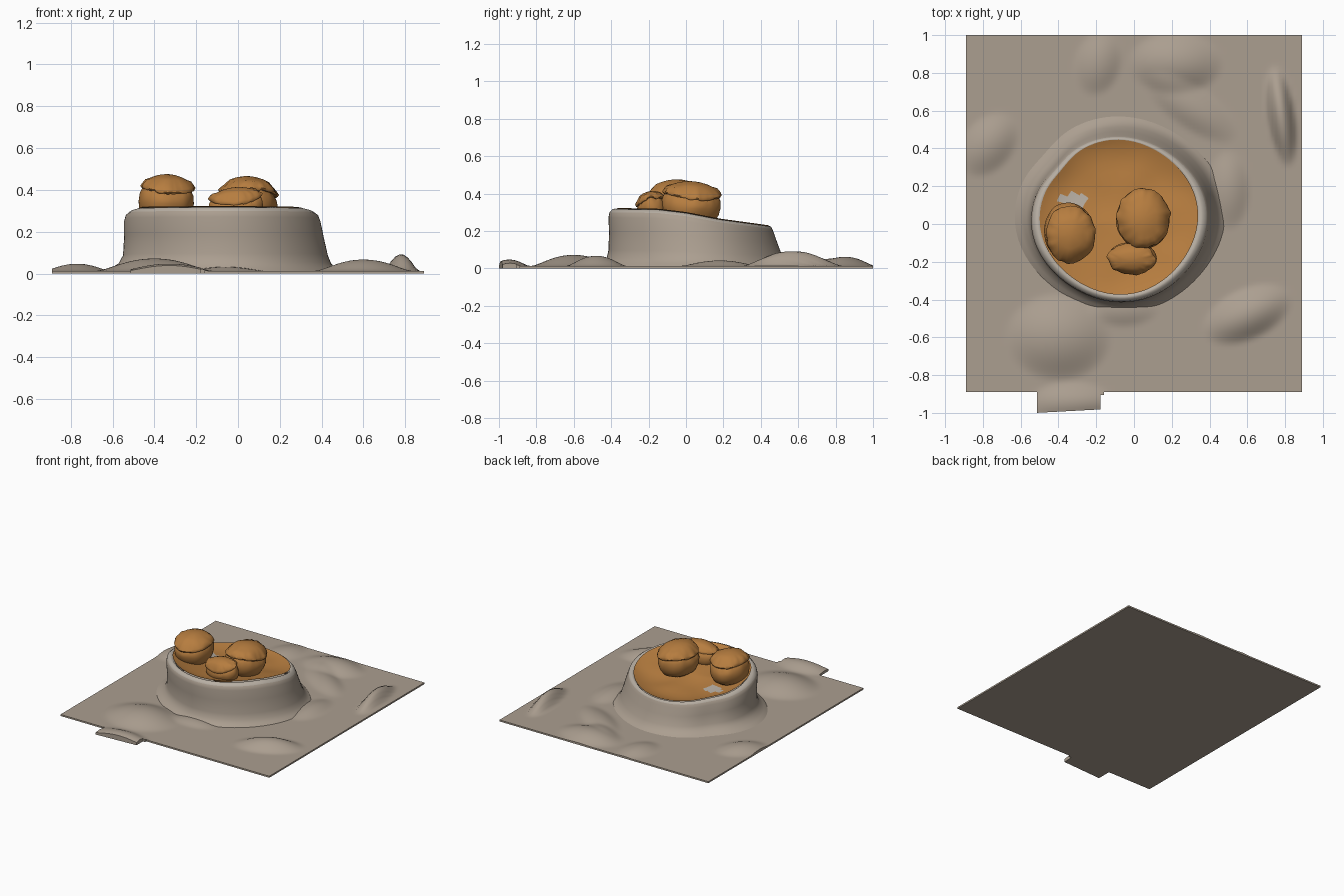
import bpy, bmesh, math
from mathutils import Vector, Matrix, noise

if "Cube" in bpy.data.objects:
    bpy.data.objects.remove(bpy.data.objects["Cube"])


def material(name, rgb):
    m = bpy.data.materials.new(name)
    m.diffuse_color = (*rgb, 1)
    m.use_nodes = True
    m.node_tree.nodes["Principled BSDF"].inputs["Base Color"].default_value = m.diffuse_color
    return m


CLOTH = material("beige cloth", (0.41, 0.345, 0.28))
RIM = material("pale rim", (0.48, 0.43, 0.37))
BAKED = material("baked orange brown", (0.47, 0.205, 0.05))


def finish(bm, name, mats, angle=50):
    bmesh.ops.recalc_face_normals(bm, faces=bm.faces)
    me = bpy.data.meshes.new(name)
    bm.to_mesh(me)
    bm.free()
    ob = bpy.data.objects.new(name, me)
    bpy.context.collection.objects.link(ob)
    for m in mats:
        me.materials.append(m)
    bpy.ops.object.select_all(action='DESELECT')
    ob.select_set(True)
    bpy.context.view_layer.objects.active = ob
    bpy.ops.object.shade_smooth_by_angle(angle=math.radians(angle))
    return ob


def bridge(bm, rings, mat_of=lambda i: 0):
    """Quads between successive rings of vertices."""
    for i in range(len(rings) - 1):
        a, b = rings[i], rings[i + 1]
        n = len(a)
        for k in range(n):
            f = bm.faces.new((a[k], a[(k + 1) % n], b[(k + 1) % n], b[k]))
            f.material_index = mat_of(i)


# Cloth folds: x, y, height, radius x, radius y, rotation in degrees
FOLDS = [(-0.40, -0.60, 0.06, 0.29, 0.24, 0), (-0.33, -0.95, 0.035, 0.24, 0.12, 0),
         (0.60, -0.48, 0.055, 0.26, 0.14, 25), (0.78, 0.57, 0.08, 0.08, 0.28, 8),
         (0.22, 0.85, 0.05, 0.26, 0.17, 0), (-0.19, 0.85, 0.03, 0.13, 0.18, -15),
         (-0.77, 0.42, 0.035, 0.2, 0.14, 50), (0.5, 0.18, 0.03, 0.12, 0.22, 0),
         (0.3, 0.62, 0.03, 0.3, 0.12, -35), (-0.06, -0.45, 0.02, 0.2, 0.1, 0)]


def cloth_z(x, y):
    z = 0.012
    for fx, fy, h, rx, ry, rot in FOLDS:
        c, s = math.cos(math.radians(rot)), math.sin(math.radians(rot))
        dx, dy = x - fx, y - fy
        d = ((dx * c + dy * s) / rx) ** 2 + ((dy * c - dx * s) / ry) ** 2
        if d < 1:
            z += h * (1 - d) ** 2 * (1 + 0.6 * d)
    return z


# Cloth sheet with a small flap on the front edge
bm = bmesh.new()
NX = 90
xs = [-0.89 + 1.78 * i / NX for i in range(NX + 1)]
ys = [-1 + 0.11 * j / 6 for j in range(6)] + [-0.89 + 1.89 * j / 96 for j in range(97)]
verts = {}


def cloth_vert(i, j):
    if (i, j) not in verts:
        x, y = xs[i], ys[j]
        z = cloth_z(x, y)
        if j < 6:                                   # slanted flap end
            t = (x + 0.52) / 0.37
            y += 0.02 * t * (6 - j) / 6
        verts[i, j] = bm.verts.new((x, y, z))
    return verts[i, j]


for j in range(len(ys) - 1):
    for i in range(NX):
        if j >= 6 or (-0.53 < xs[i] and xs[i + 1] < -0.14 - 0.02 * (j < 5)):
            bm.faces.new([cloth_vert(i, j), cloth_vert(i + 1, j),
                          cloth_vert(i + 1, j + 1), cloth_vert(i, j + 1)])
top_faces = list(bm.faces)
ret = bmesh.ops.extrude_face_region(bm, geom=top_faces, use_keep_orig=True)
for e in ret["geom"]:
    if isinstance(e, bmesh.types.BMVert):
        e.co.z = 0
finish(bm, "cloth_sheet", [CLOTH])


# Dish: rim height falls from front to back
def rim_z(y):
    pts = [(-0.6, 0.322), (-0.15, 0.315), (0.0, 0.297), (0.18, 0.262), (0.45, 0.225), (0.7, 0.2)]
    for (y0, z0), (y1, z1) in zip(pts, pts[1:]):
        if y <= y1:
            return z0 + (z1 - z0) * (y - y0) / (y1 - y0)
    return pts[-1][1]


def outline(x0, x1, y0, y1, n=96):
    """Rounded, slightly uneven outline filling the given box."""
    cx, cy, rx, ry = (x0 + x1) / 2, (y0 + y1) / 2, (x1 - x0) / 2, (y1 - y0) / 2
    out = []
    for k in range(n):
        a = math.tau * k / n
        w = 1 + 0.012 * math.sin(4 * a + 1) - 0.03 * math.exp(-((a - 2.45) / 0.25) ** 2)
        out.append((cx + rx * w * math.cos(a), cy + ry * w * math.sin(a)))
    return out


# Outline box and height as a fraction of the rim height
DISH = [(-0.64, 0.49, -0.47, 0.58, 0.0), (-0.60, 0.46, -0.44, 0.55, 0.09),
        (-0.565, 0.44, -0.42, 0.53, 0.17), (-0.545, 0.425, -0.41, 0.51, 0.3),
        (-0.54, 0.405, -0.407, 0.485, 0.6), (-0.54, 0.39, -0.41, 0.465, 0.85),
        (-0.532, 0.38, -0.405, 0.457, 0.94), (-0.515, 0.36, -0.39, 0.45, 0.99),
        (-0.50, 0.345, -0.378, 0.443, 1.0), (-0.485, 0.33, -0.365, 0.435, 0.96),
        (-0.47, 0.315, -0.35, 0.42, 0.86)]
bm = bmesh.new()
rings = []
for x0, x1, y0, y1, f in DISH:
    rings.append([bm.verts.new((x, y, max(rim_z(y) * f, 0.004)))
                  for x, y in outline(x0, x1, y0, y1)])
bridge(bm, rings, lambda i: 1 if i >= 6 else 0)
finish(bm, "dish_wall", [CLOTH, RIM], 80)

# Filling: shallow hollow surface reaching the rim, with one bare patch
bm = bmesh.new()
rings = []
EDGE = outline(-0.495, 0.335, -0.37, 0.442)
C = Vector((-0.08, 0.03))
for t in (1.0, 0.96, 0.9, 0.82, 0.72, 0.6, 0.48, 0.36, 0.24, 0.12, 0.04):
    ring = []
    for x, y in EDGE:
        px, py = C.x + (x - C.x) * t, C.y + (y - C.y) * t
        dip = 0.05 * (1 - t ** 4) - 0.004
        lump = 0.012 * noise.noise(Vector((px * 6, py * 6, 2))) * (1 - t ** 3)
        ring.append(bm.verts.new((px, py, rim_z(py) - dip + lump)))
    rings.append(ring)
bridge(bm, rings)
bm.faces.new(rings[-1])
for f in bm.faces:
    c = f.calc_center_median()
    if ((c.x + 0.32) / 0.075) ** 2 + ((c.y - 0.12) / 0.04) ** 2 < 1:
        f.material_index = 1
finish(bm, "filling", [BAKED, RIM], 80)

# Domed bun: rounded body, crease, then a cap with a ragged lip
BUN = [(0.55, -0.15), (0.82, -0.125), (0.95, -0.09), (1.0, -0.055), (0.98, -0.025),
       (0.92, -0.008), (0.88, 0.0), (0.97, 0.0), (1.0, 0.008), (0.95, 0.022),
       (0.84, 0.04), (0.68, 0.057), (0.48, 0.069), (0.26, 0.077), (0.08, 0.08)]


def bun(name, loc, rx, ry, tilt_x, tilt_y, seed, zs=1.0, cap_shift=(0, 0)):
    bm = bmesh.new()
    rot = Matrix.Rotation(math.radians(tilt_x), 3, 'X') @ Matrix.Rotation(math.radians(tilt_y), 3, 'Y')
    rings = []
    for i, (r, z) in enumerate(BUN):
        ring = []
        cap = i >= 7
        lip = max(0, 1 - abs(i - 7.5) / 2)
        for k in range(64):
            a = math.tau * k / 64
            d = Vector((math.cos(a), math.sin(a), z * 6))
            w = 1 + 0.05 * noise.noise(d * 1.6 + Vector((seed, 0, 0)))
            rag = noise.noise(d * 4.5 + Vector((0, seed, 0)))
            w += lip * 0.08 * rag
            p = Vector((rx * r * w * math.cos(a), ry * r * w * math.sin(a), z * zs))
            # crease wanders up and down around the bun
            if 3 < i < 11:
                p.z += 0.01 * math.sin(2 * a + seed) + 0.008 * rag
            p = rot @ p
            if cap:
                p += Vector((*cap_shift, 0))
            ring.append(bm.verts.new(p + Vector(loc)))
        rings.append(ring)
    bridge(bm, rings)
    bm.faces.new(rings[-1])
    bm.faces.new(rings[0])
    finish(bm, name, [BAKED], 55)


bun("left_bun", (-0.342, -0.04, 0.395), 0.132, 0.152, 2, 3, 1.3, 1.0, (0.005, -0.015))
bun("right_bun", (0.05, 0.03, 0.385), 0.14, 0.16, -4, 4, 4.1, 1.0, (0, 0))
bun("small_front_bun", (-0.012, -0.185, 0.352), 0.128, 0.085, 10, -6, 7.7, 0.75)
